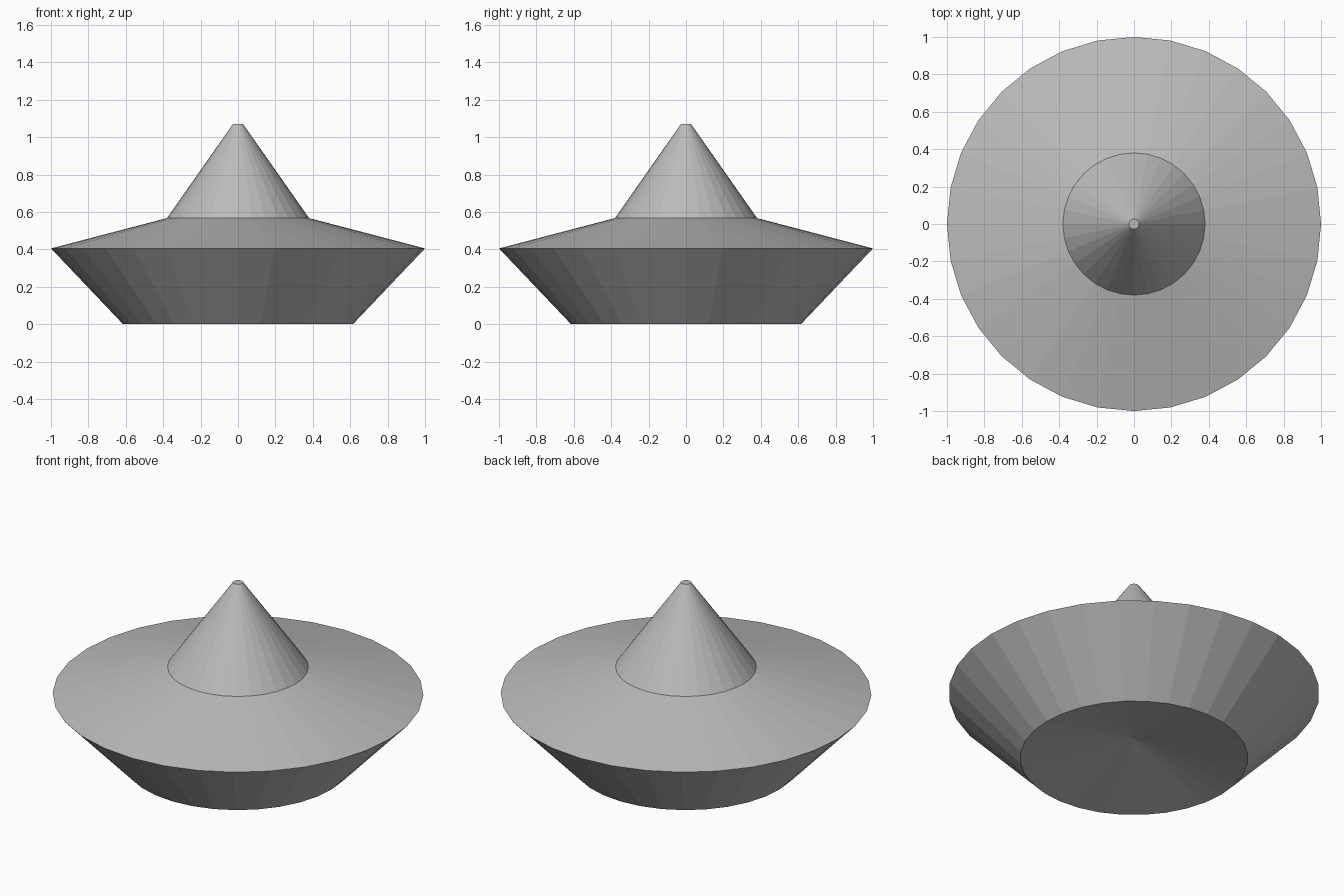
import bpy
import bmesh
from math import cos, sin, tau

cube = bpy.data.objects.get("Cube")
if cube:
    bpy.data.objects.remove(cube, do_unlink=True)

SIDES = 32

# Plain grey body colour
grey = bpy.data.materials.new("plain grey")
grey.use_nodes = True
colour = (0.5, 0.5, 0.5, 1)
grey.diffuse_color = colour
grey.node_tree.nodes["Principled BSDF"].inputs["Base Color"].default_value = colour


def lathe(name, profile):
    """Turn a (radius, height) profile around z; radius 0 makes a pole."""
    bm = bmesh.new()
    rings = []
    for r, z in profile:
        count = SIDES if r else 1
        rings.append([bm.verts.new((r * cos(tau * i / SIDES), r * sin(tau * i / SIDES), z))
                      for i in range(count)])
    for low, high in zip(rings, rings[1:]):
        for i in range(SIDES):
            j = (i + 1) % SIDES
            corners = [low[i % len(low)], low[j % len(low)],
                       high[j % len(high)], high[i % len(high)]]
            bm.faces.new(list(dict.fromkeys(corners)))
    bmesh.ops.recalc_face_normals(bm, faces=bm.faces)
    mesh = bpy.data.meshes.new(name)
    bm.to_mesh(mesh)
    bm.free()
    mesh.materials.append(grey)
    obj = bpy.data.objects.new(name, mesh)
    bpy.context.collection.objects.link(obj)
    return obj


# Dished underside, flared hull, sloping deck, cone and its small flat tip
lathe("saucer_body", [(0, 0.12), (0.615, 0), (1, 0.405), (0.38, 0.567),
                      (0.027, 1.07), (0, 1.07)])
